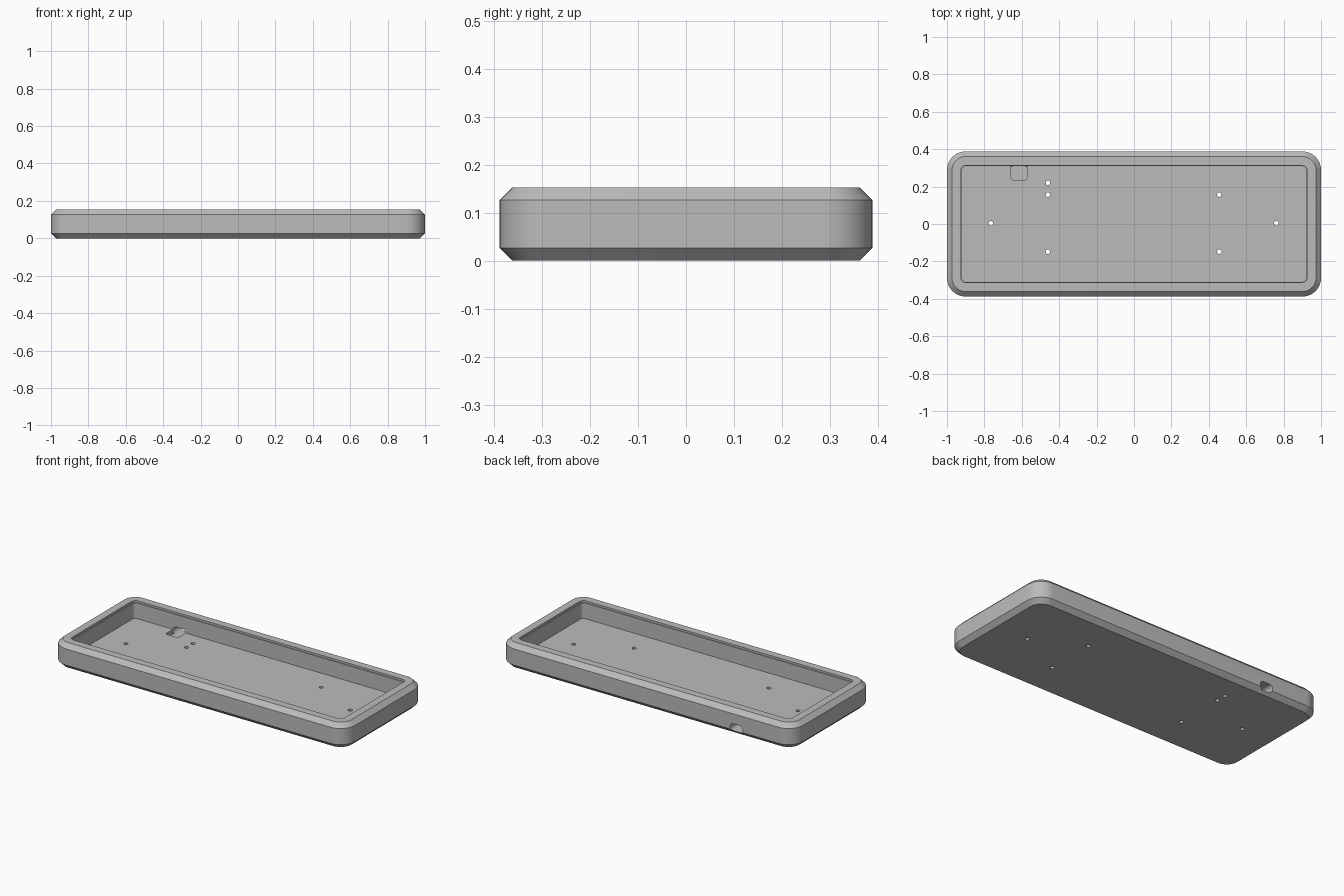
import bpy, bmesh, math
from mathutils import Matrix, Vector

cube = bpy.data.objects.get("Cube")
if cube:
    bpy.data.objects.remove(cube)

grey = bpy.data.materials.new("plain grey")
grey.use_nodes = True
colour = (0.5, 0.5, 0.5, 1)
grey.diffuse_color = colour
grey.node_tree.nodes["Principled BSDF"].inputs["Base Color"].default_value = colour

HX, HY, H = 1.0, 0.388, 0.153     # half length, half depth, height
CH, R = 0.027, 0.1                # edge chamfer, corner radius
FLOOR = 0.045


def outline(hx, hy, r, steps=12):
    """Rounded rectangle, counter-clockwise."""
    pts = []
    for q, (sx, sy) in enumerate([(1, 1), (-1, 1), (-1, -1), (1, -1)]):
        for i in range(steps + 1):
            a = math.pi / 2 * (q + i / steps)
            pts.append((sx * (hx - r) + r * math.cos(a),
                        sy * (hy - r) + r * math.sin(a)))
    return pts


def loft(name, sections):
    """Skin a stack of (half x, half y, radius, z) sections and cap both ends."""
    bm = bmesh.new()
    rings = [[bm.verts.new((x, y, z)) for x, y in outline(hx, hy, r)]
             for hx, hy, r, z in sections]
    n = len(rings[0])
    for a, b in zip(rings, rings[1:]):
        for i in range(n):
            j = (i + 1) % n
            bm.faces.new((a[i], a[j], b[j], b[i]))
    bm.faces.new(rings[0][::-1])
    bm.faces.new(rings[-1])
    bmesh.ops.recalc_face_normals(bm, faces=bm.faces[:])
    mesh = bpy.data.meshes.new(name)
    bm.to_mesh(mesh)
    bm.free()
    mesh.materials.append(grey)
    obj = bpy.data.objects.new(name, mesh)
    bpy.context.collection.objects.link(obj)
    return obj


def cut(target, cutter):
    """Subtract the cutter, then discard it."""
    cutter.hide_render = True
    bpy.context.view_layer.objects.active = target
    mod = target.modifiers.new("cut", "BOOLEAN")
    mod.operation, mod.solver, mod.object = "DIFFERENCE", "EXACT", cutter
    bpy.ops.object.modifier_apply(modifier=mod.name)
    bpy.data.objects.remove(cutter)


# Tray: chamfered outside, flat rim, shallow lip, straight inner walls, floor
tray = loft("tray_case", [
    (HX - CH, HY - CH, R - CH, 0),
    (HX, HY, R, CH),
    (HX, HY, R, H - CH),
    (HX - CH, HY - CH, R - CH, H),
    (0.926, 0.314, 0.028, H),
    (0.926, 0.314, 0.028, H - 0.012),
    (0.921, 0.309, 0.023, H - 0.012),
    (0.921, 0.309, 0.023, FLOOR),
])

# Screw holes through the floor
for x, y in [(-0.46, 0.22), (-0.46, 0.157), (0.456, 0.157), (-0.765, 0.004),
             (0.761, 0.004), (-0.46, -0.148), (0.456, -0.148)]:
    hole = loft("screw_hole", [(0.012, 0.012, 0.0119, z) for z in (-0.05, 0.1)])
    hole.data.transform(Matrix.Translation((x, y, 0)))
    cut(tray, hole)

# Connector slot through the back wall, and its pocket in the floor
PORT_X, PORT_Z, PW, PH = -0.615, 0.041, 0.043, 0.024
slot = loft("port_slot", [(PW, PH, PH * 0.98, z) for z in (0, 0.2)])
slot.data.transform(Matrix.Translation((PORT_X, 0.29, PORT_Z))
                    @ Matrix.Rotation(-math.pi / 2, 4, "X"))
cut(tray, slot)
pocket = loft("port_pocket", [(PW, 0.06, 0.014, z) for z in (PORT_Z - PH + 0.001, 0.1)])
pocket.data.transform(Matrix.Translation((PORT_X, 0.295, 0)))
# keep the pocket inside the inner wall
for v in pocket.data.vertices:
    v.co.y = min(v.co.y, 0.3085)
cut(tray, pocket)

# Smooth rounded corners, crisp chamfers
bpy.ops.object.select_all(action="DESELECT")
tray.select_set(True)
bpy.context.view_layer.objects.active = tray
bpy.ops.object.shade_smooth_by_angle(angle=math.radians(25))
